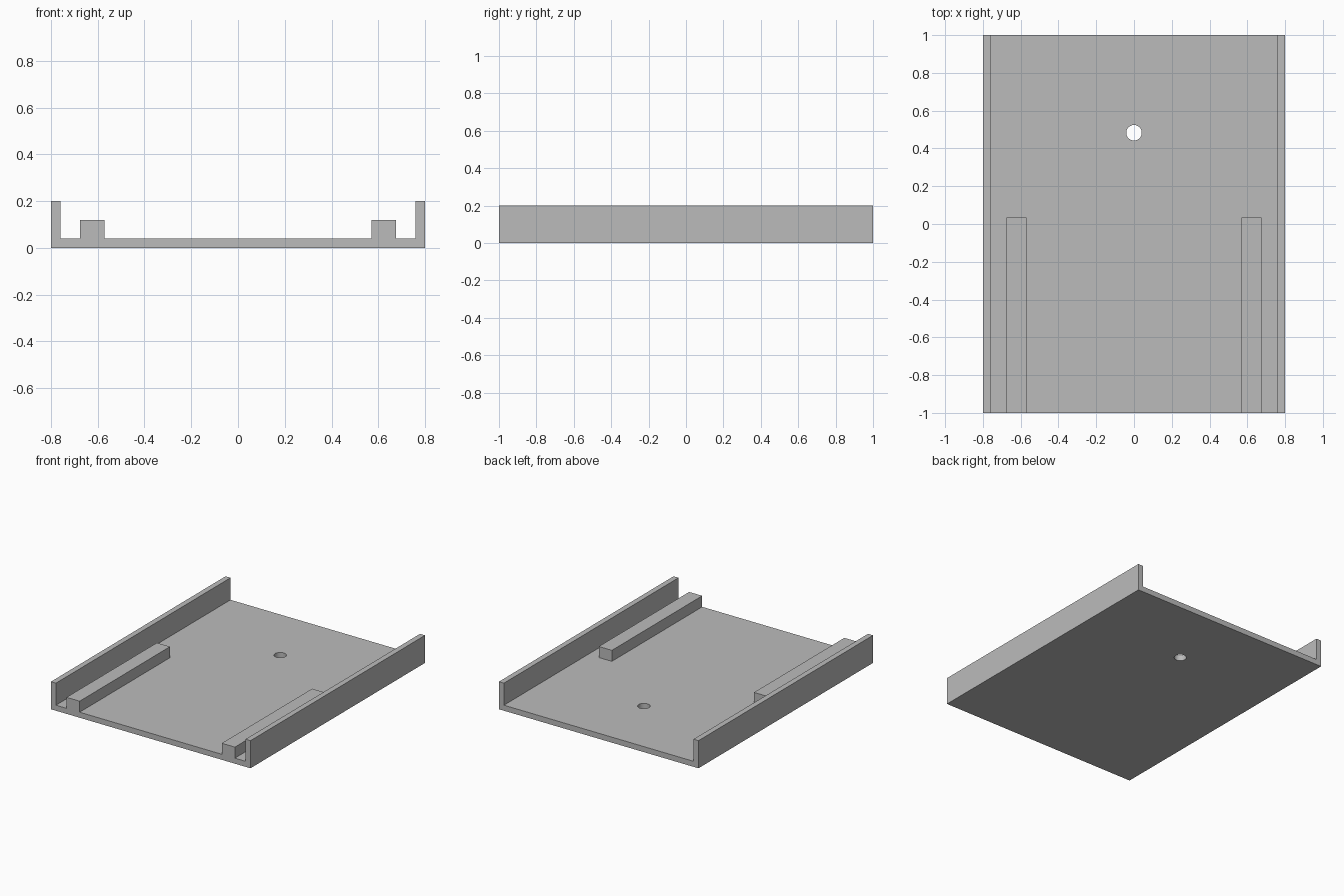
import bpy, bmesh
from mathutils import Matrix, Vector

if "Cube" in bpy.data.objects:
    bpy.data.objects.remove(bpy.data.objects["Cube"], do_unlink=True)

# Single plain grey
grey = bpy.data.materials.new("plain_grey")
grey.use_nodes = True
grey.diffuse_color = (0.5, 0.5, 0.5, 1)
grey.node_tree.nodes["Principled BSDF"].inputs["Base Color"].default_value = (0.5, 0.5, 0.5, 1)

HALF_X, HALF_Y = 0.8, 1.0
FLOOR, WALL_TOP, WALL = 0.04, 0.2, 0.04


def make_object(name, bm):
    bmesh.ops.recalc_face_normals(bm, faces=bm.faces)
    mesh = bpy.data.meshes.new(name)
    bm.to_mesh(mesh)
    bm.free()
    mesh.materials.append(grey)
    obj = bpy.data.objects.new(name, mesh)
    bpy.context.collection.objects.link(obj)
    return obj


def extrude_profile(name, points, y0, y1):
    """Extrude an x-z outline along y."""
    bm = bmesh.new()
    face = bm.faces.new([bm.verts.new((x, y0, z)) for x, z in points])
    new = bmesh.ops.extrude_face_region(bm, geom=[face])["geom"]
    verts = [v for v in new if isinstance(v, bmesh.types.BMVert)]
    bmesh.ops.translate(bm, verts=verts, vec=Vector((0, y1 - y0, 0)))
    return make_object(name, bm)


def apply_boolean(target, tool, operation):
    mod = target.modifiers.new(tool.name, "BOOLEAN")
    mod.operation, mod.solver, mod.object = operation, "EXACT", tool
    bpy.context.view_layer.objects.active = target
    bpy.ops.object.modifier_apply(modifier=mod.name)
    bpy.data.objects.remove(tool, do_unlink=True)


# Channel-shaped tray: floor with a low wall on each long side
inner = HALF_X - WALL
half = [(HALF_X, 0), (HALF_X, WALL_TOP), (inner, WALL_TOP), (inner, FLOOR)]
tray = extrude_profile("tray", half + [(-x, z) for x, z in reversed(half)], -HALF_Y, HALF_Y)

# Short guide rails, joined to the floor
for side in (-1, 1):
    a, b = side * 0.57, side * 0.675
    rail = extrude_profile("guide_rail", [(a, 0.02), (b, 0.02), (b, 0.12), (a, 0.12)],
                           -HALF_Y, 0.035)
    apply_boolean(tray, rail, "UNION")

# Round hole through the floor
bm = bmesh.new()
bmesh.ops.create_cone(bm, cap_ends=True, segments=48, radius1=0.041, radius2=0.041,
                      depth=0.4, matrix=Matrix.Translation((0, 0.483, 0)))
hole = make_object("hole_cutter", bm)
hole.hide_render = True
apply_boolean(tray, hole, "DIFFERENCE")

# Smooth hole wall, sharp edges elsewhere
bpy.ops.object.select_all(action="DESELECT")
tray.select_set(True)
bpy.context.view_layer.objects.active = tray
bpy.ops.object.shade_smooth_by_angle()
